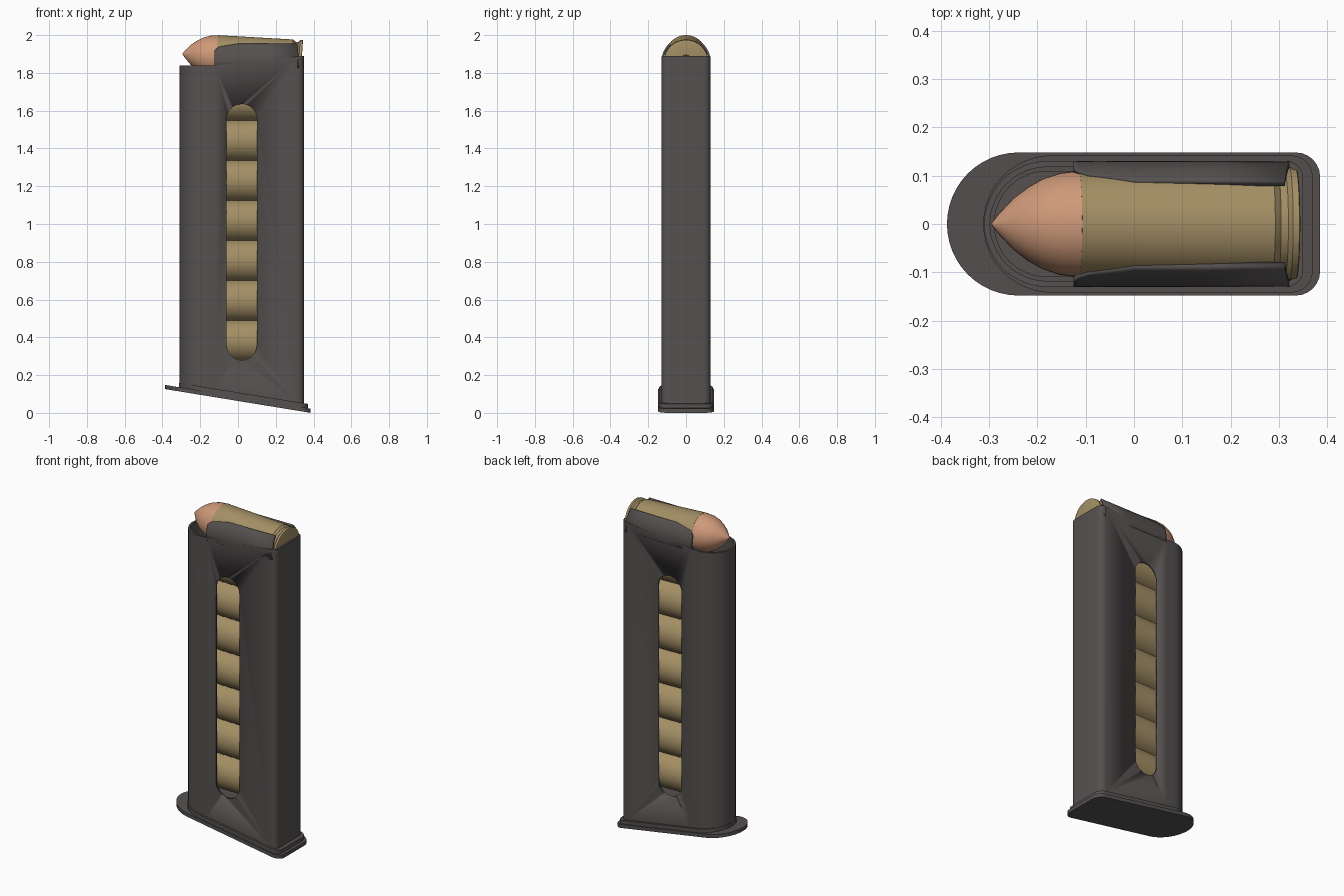
import bpy, bmesh
from math import sin, cos, pi, radians, atan
from mathutils import Vector

if "Cube" in bpy.data.objects:
    bpy.data.objects.remove(bpy.data.objects["Cube"])


def material(name, rgb):
    m = bpy.data.materials.new(name)
    m.use_nodes = True
    m.diffuse_color = (*rgb, 1)
    m.node_tree.nodes["Principled BSDF"].inputs["Base Color"].default_value = (*rgb, 1)
    return m


steel = material("dark steel", (0.09, 0.082, 0.08))
brass = material("brass", (0.37, 0.275, 0.13))
copper = material("copper", (0.62, 0.32, 0.19))


def finish(name, bm, mats, angle=30):
    bmesh.ops.recalc_face_normals(bm, faces=bm.faces)
    mesh = bpy.data.meshes.new(name)
    bm.to_mesh(mesh)
    bm.free()
    obj = bpy.data.objects.new(name, mesh)
    bpy.context.collection.objects.link(obj)
    for m in mats:
        mesh.materials.append(m)
    bpy.ops.object.select_all(action='DESELECT')
    obj.select_set(True)
    bpy.context.view_layer.objects.active = obj
    bpy.ops.object.shade_smooth_by_angle(angle=radians(angle))
    return obj


def outline(x0, x1, half, corner, notch=-0.125):
    """Plan shape: round nose at x0, small rounded corners at x1."""
    pts = []
    for i in range(25):
        a = pi / 2 + pi * i / 24
        pts.append((x0 + half + half * cos(a), half * sin(a)))
    pts.append((notch, -half))
    for side, start in ((-1, -pi / 2), (1, 0)):
        for i in range(7):
            a = start + pi / 2 * i / 6
            pts.append((x1 - corner + corner * cos(a),
                        side * (half - corner) + corner * sin(a)))
    pts.append((notch, half))
    return pts


def loop(bm, pts, height):
    return [bm.verts.new((x, y, height(x))) for x, y in pts]


def bridge(bm, a, b):
    n = len(a)
    for i in range(n):
        bm.faces.new((a[i], a[(i + 1) % n], b[(i + 1) % n], b[i]))


def prism(name, pts, low, high):
    bm = bmesh.new()
    a, b = loop(bm, pts, low), loop(bm, pts, high)
    bridge(bm, a, b)
    bm.faces.new(a)
    bm.faces.new(b)
    return finish(name, bm, [steel])


# Sloping heights of the floor and the mouth
def floor(offset):
    return lambda x: 0.063 - 0.163 * x + offset


def mouth(x):
    return 1.84 + max(0, x + 0.125) * 0.105


# Base plate, its raised step and the follower under the rounds
prism("base_plate", outline(-0.387, 0.385, 0.148, 0.05), floor(0), floor(0.022))
prism("base_step", outline(-0.312, 0.37, 0.142, 0.045), floor(0.02), floor(0.045))
prism("follower", outline(-0.29, 0.33, 0.11, 0.03), lambda x: 0.2, lambda x: 0.262)

# Hollow body
bm = bmesh.new()
wall = 0.012
outer = outline(-0.31, 0.35, 0.13, 0.035)
inner = outline(-0.31 + wall, 0.35 - wall, 0.13 - wall, 0.035 - wall)
rings = [loop(bm, outer, floor(0.04)), loop(bm, outer, mouth),
         loop(bm, inner, mouth), loop(bm, inner, floor(0.04))]
for k in range(4):
    bridge(bm, rings[k], rings[(k + 1) % 4])
body = finish("body", bm, [steel])

# Long round-ended window cut through both sides
bm = bmesh.new()
slot = []
for z, start in ((1.555, 0), (0.36, pi)):
    for i in range(17):
        a = start + pi * i / 16
        slot.append((0.02 + 0.08 * cos(a), z + 0.08 * sin(a)))
near, far = [[bm.verts.new((x, y, z)) for x, z in slot] for y in (-0.3, 0.3)]
bridge(bm, near, far)
bm.faces.new(near)
bm.faces.new(far)
cutter = finish("window_cutter", bm, [steel])
cutter.hide_render = True
cut = body.modifiers.new("window", 'BOOLEAN')
cut.object = cutter
cut.operation = 'DIFFERENCE'
cut.solver = 'EXACT'
bpy.context.view_layer.objects.active = body
bpy.ops.object.modifier_apply(modifier=cut.name)
bpy.data.objects.remove(cutter)

# Feed lips curling over the top round: (x, curl angle)
bm = bmesh.new()
sections = [(-0.125, 25), (-0.115, 32), (-0.095, 38), (-0.05, 42),
            (0, 47), (0.15, 47), (0.312, 48)]
grid = []
for x, curl in sections:
    back = 0.012 if x > 0.3 else 0
    row = [bm.verts.new((x + back, 0.13, 1.825))]
    for i in range(11):
        a = radians(curl) * i / 10
        row.append(bm.verts.new((x + back * (1 - i / 10), 0.13 * cos(a), 1.86 + 0.13 * sin(a))))
    grid.append(row)
for r, s in zip(grid, grid[1:]):
    for i in range(11):
        bm.faces.new((r[i], s[i], s[i + 1], r[i + 1]))
lips = finish("feed_lips", bm, [steel])
# Make the sheet face outwards so that it thickens inwards
if lips.data.polygons[0].normal.y < 0:
    lips.data.flip_normals()
thick = lips.modifiers.new("thickness", 'SOLIDIFY')
thick.thickness = 0.012
thick.offset = -1
mirror = lips.modifiers.new("other side", 'MIRROR')
mirror.use_axis = (False, True, False)

# Cartridge turned around the x axis: (x, radius) from tip to primer
bullet = [(-0.295, 0.002), (-0.28, 0.021), (-0.25, 0.053), (-0.22, 0.076),
          (-0.19, 0.093), (-0.155, 0.105), (-0.115, 0.11)]
case = [(-0.115, 0.111), (0.285, 0.116), (0.298, 0.105), (0.313, 0.105),
        (0.322, 0.117), (0.335, 0.117), (0.337, 0.113), (0.337, 0.037),
        (0.333, 0.034), (0.333, 0.002)]
bm = bmesh.new()
turned = [[bm.verts.new((x, r * cos(2 * pi * i / 48), r * sin(2 * pi * i / 48)))
           for i in range(48)] for x, r in bullet + case]
for a, b in zip(turned, turned[1:]):
    bridge(bm, a, b)
bm.faces.new(turned[0])
bm.faces.new(turned[-1])
for f in bm.faces:
    f.material_index = 1 if f.calc_center_median().x < -0.116 else 0
top_round = finish("top_round", bm, [brass, copper])

# Level stack below, top round tipped nose up
for k in range(1, 8):
    lower = bpy.data.objects.new(f"stacked_round_{k}", top_round.data)
    lower.location = Vector((0, 0, 1.866 - 0.212 * k))
    bpy.context.collection.objects.link(lower)
top_round.location.z = 1.881
top_round.rotation_euler.y = atan(0.07)
